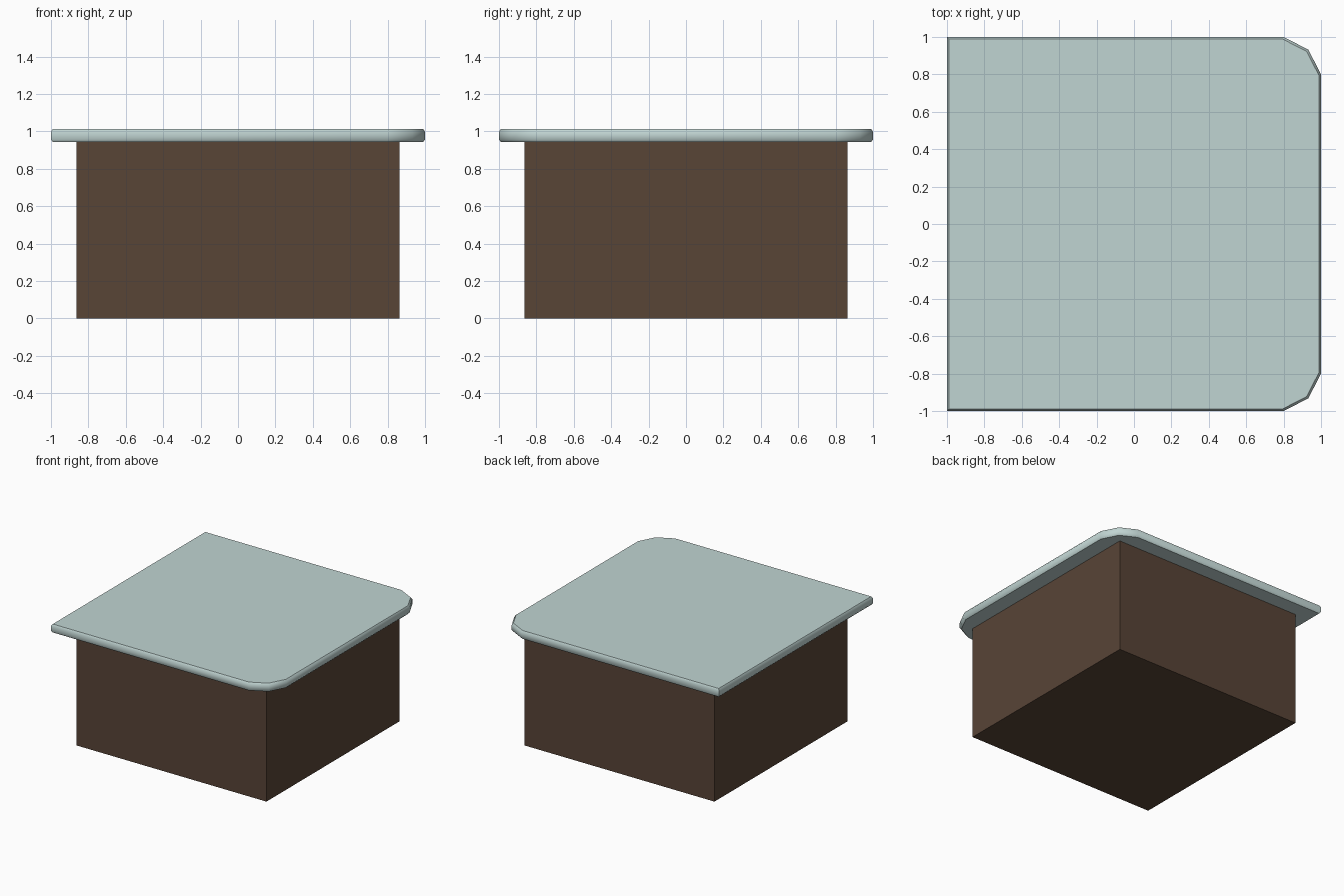
import bpy, bmesh, math

if "Cube" in bpy.data.objects:
    bpy.data.objects.remove(bpy.data.objects["Cube"])


def finish(bm, name, color):
    bmesh.ops.recalc_face_normals(bm, faces=bm.faces)
    mesh = bpy.data.meshes.new(name)
    bm.to_mesh(mesh)
    bm.free()
    obj = bpy.data.objects.new(name, mesh)
    bpy.context.collection.objects.link(obj)
    mat = bpy.data.materials.new(name + "_color")
    mat.diffuse_color = (*color, 1)
    mat.use_nodes = True
    mat.node_tree.nodes["Principled BSDF"].inputs["Base Color"].default_value = mat.diffuse_color
    mesh.materials.append(mat)
    return obj


# Counter body: plain box
bm = bmesh.new()
bmesh.ops.create_cube(bm, size=1)
for v in bm.verts:
    v.co = (v.co.x * 1.726, v.co.y * 1.726, (v.co.z + 0.5) * 0.945)
finish(bm, "counter_body", (0.098, 0.058, 0.037))

# Worktop: square outline with two clipped corners on +x, eased top and bottom edges
half = [(1, 0.8), (0.932, 0.932), (0.8, 1), (-1, 1)]
outline = half + [(x, -y) for x, y in reversed(half)]
levels = [(0.943, 0.01), (0.956, 0), (0.997, 0), (1.012, 0.01)]  # height, inset

bm = bmesh.new()
rings = [[bm.verts.new((x * (1 - inset), y * (1 - inset), z)) for x, y in outline]
         for z, inset in levels]
n = len(outline)
for a, b in zip(rings, rings[1:]):
    for i in range(n):
        j = (i + 1) % n
        bm.faces.new((a[i], a[j], b[j], b[i]))
bm.faces.new(rings[0])
bm.faces.new(rings[-1])
top = finish(bm, "worktop", (0.53, 0.66, 0.645))

# Smooth rim, crisp top outline
bpy.context.view_layer.objects.active = top
top.select_set(True)
bpy.ops.object.shade_smooth_by_angle(angle=math.radians(46))
